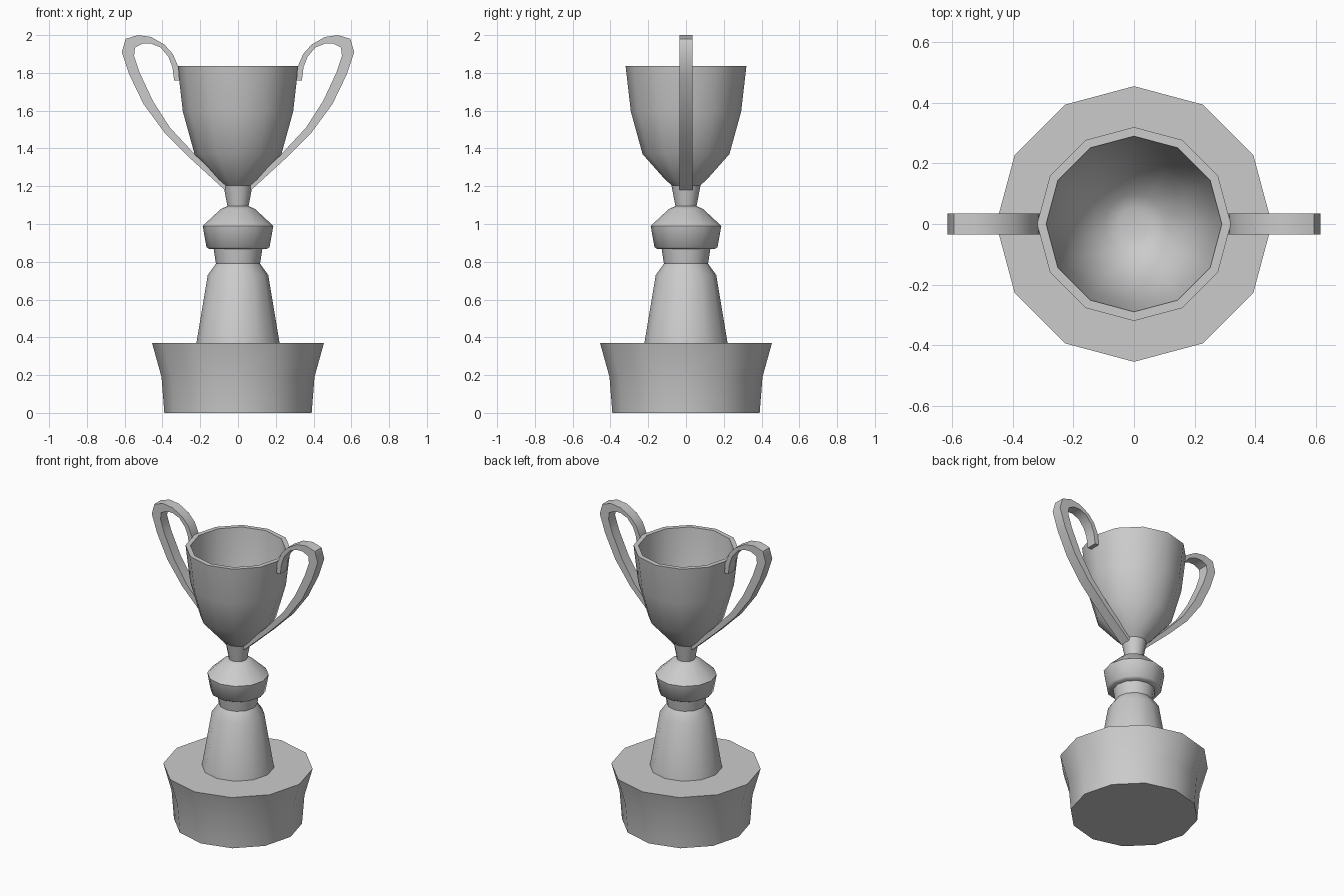
import bpy, math

if "Cube" in bpy.data.objects:
    bpy.data.objects.remove(bpy.data.objects["Cube"])

SIDES = 12


def make_object(name, verts, faces, angle):
    mesh = bpy.data.meshes.new(name)
    mesh.from_pydata(verts, [], faces)
    obj = bpy.data.objects.new(name, mesh)
    bpy.context.collection.objects.link(obj)
    bpy.ops.object.select_all(action='DESELECT')
    obj.select_set(True)
    bpy.context.view_layer.objects.active = obj
    bpy.ops.object.mode_set(mode='EDIT')
    bpy.ops.mesh.select_all(action='SELECT')
    bpy.ops.mesh.normals_make_consistent(inside=False)
    bpy.ops.object.mode_set(mode='OBJECT')
    bpy.ops.object.shade_smooth_by_angle(angle=math.radians(angle))
    return obj


def lathe(name, profile, angle=40):
    """Revolve an (r, z) profile, capping its two ends."""
    verts, faces = [], []
    for r, z in profile:
        for i in range(SIDES):
            a = 2 * math.pi * i / SIDES
            verts.append((r * math.cos(a), r * math.sin(a), z))
    for k in range(len(profile) - 1):
        for i in range(SIDES):
            j = (i + 1) % SIDES
            a, b = k * SIDES, (k + 1) * SIDES
            faces.append((a + i, a + j, b + j, b + i))
    faces.append(tuple(reversed(range(SIDES))))
    faces.append(tuple(range(len(verts) - SIDES, len(verts))))
    return make_object(name, verts, faces, angle)


# Plinth and tapered pedestal
lathe("base", [(0.39, 0), (0.405, 0.19), (0.455, 0.37)])
lathe("pedestal", [(0.22, 0.37), (0.16, 0.73), (0.117, 0.79), (0.13, 0.875)])

# Rounded knob with a small lip underneath
lathe("knob", [(0.15, 0.867), (0.167, 0.877), (0.187, 0.99),
               (0.09, 1.08), (0.055, 1.095)], 50)
lathe("stem", [(0.055, 1.09), (0.077, 1.205)])

# Hollow cup: outer wall, rim, inner wall and floor
lathe("cup", [(0.07, 1.2), (0.11, 1.235), (0.23, 1.37), (0.292, 1.595),
              (0.32, 1.837), (0.29, 1.837), (0.264, 1.6), (0.205, 1.39),
              (0.10, 1.265), (0.05, 1.25)])

# Flat strap handles: outer and inner edge points (x, z), mirrored across x
outer = [(0.31, 1.76), (0.315, 1.83), (0.345, 1.90), (0.39, 1.95),
         (0.46, 1.99), (0.53, 2.0), (0.595, 1.98), (0.615, 1.91),
         (0.575, 1.79), (0.50, 1.635), (0.39, 1.485), (0.25, 1.345), (0.07, 1.18)]
inner = [(0.338, 1.76), (0.347, 1.83), (0.368, 1.885), (0.41, 1.935),
         (0.46, 1.955), (0.505, 1.955), (0.545, 1.935), (0.55, 1.89),
         (0.52, 1.80), (0.45, 1.65), (0.36, 1.51), (0.225, 1.365), (0.06, 1.205)]
for name, sign in (("right_handle", 1), ("left_handle", -1)):
    verts, faces = [], []
    for (ox, oz), (ix, iz) in zip(outer, inner):
        verts += [(sign * ox, -0.035, oz), (sign * ox, 0.035, oz),
                  (sign * ix, 0.035, iz), (sign * ix, -0.035, iz)]
    for k in range(len(outer) - 1):
        for i in range(4):
            j, a = (i + 1) % 4, 4 * k
            faces.append((a + i, a + j, a + 4 + j, a + 4 + i))
    n = len(verts)
    faces += [(3, 2, 1, 0), (n - 4, n - 3, n - 2, n - 1)]
    make_object(name, verts, faces, 55)
